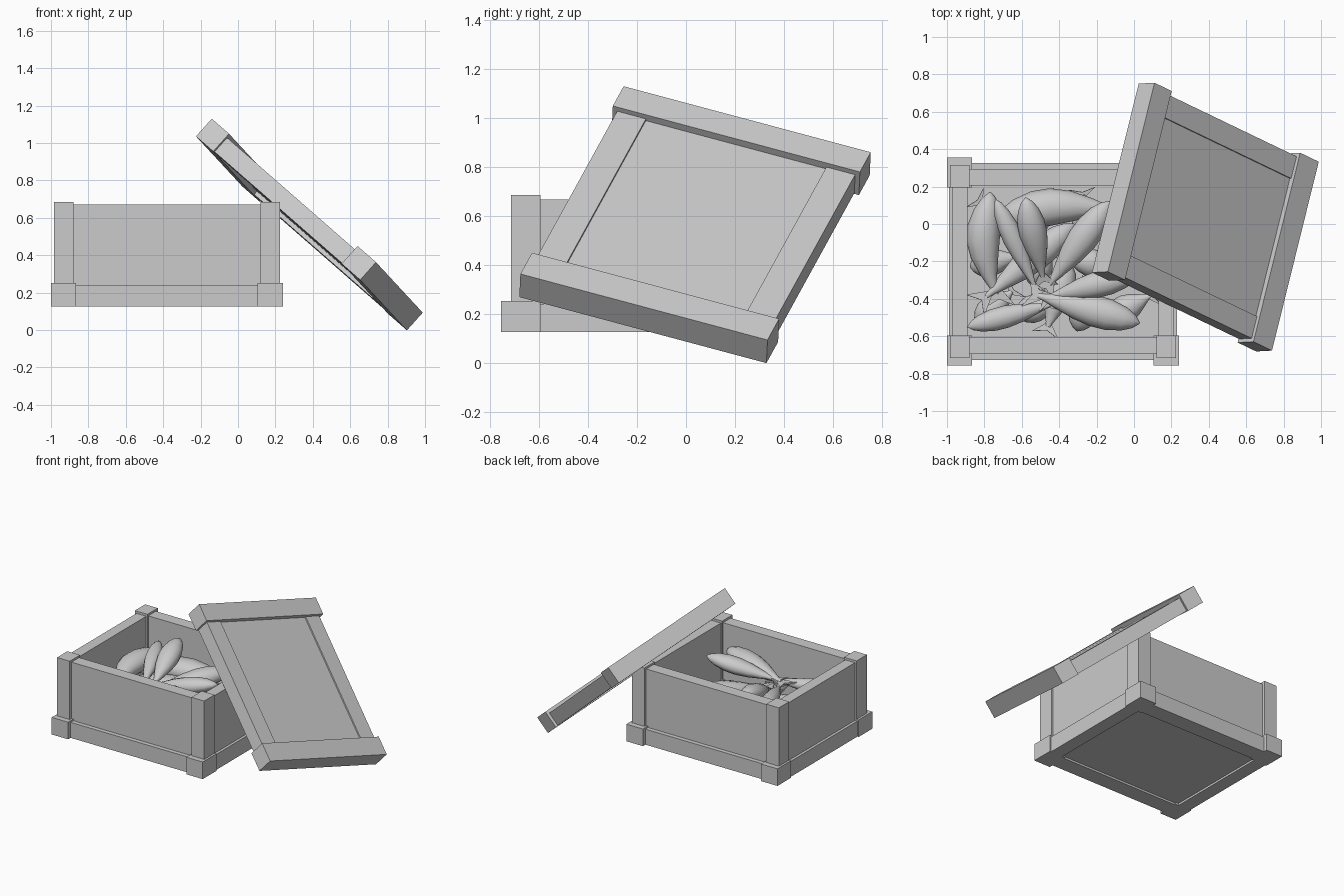
import bpy, bmesh, math, random
from mathutils import Vector, Matrix

cube = bpy.data.objects.get("Cube")
if cube:
    bpy.data.objects.remove(cube, do_unlink=True)

random.seed(4)
grey = bpy.data.materials.new("plain_grey")
grey.use_nodes = True
COLOUR = (0.6, 0.6, 0.6, 1)
grey.diffuse_color = COLOUR
grey.node_tree.nodes["Principled BSDF"].inputs["Base Color"].default_value = COLOUR


def finish(name, bm, matrix=Matrix()):
    bmesh.ops.recalc_face_normals(bm, faces=bm.faces)
    mesh = bpy.data.meshes.new(name)
    bm.to_mesh(mesh)
    bm.free()
    mesh.materials.append(grey)
    obj = bpy.data.objects.new(name, mesh)
    obj.matrix_world = matrix
    bpy.context.collection.objects.link(obj)
    return obj


def block(name, lo, hi, matrix=Matrix()):
    """Box between two opposite corners."""
    lo, hi = Vector(lo), Vector(hi)
    bm = bmesh.new()
    bmesh.ops.create_cube(bm, size=1)
    bmesh.ops.scale(bm, vec=hi - lo, verts=bm.verts)
    bmesh.ops.translate(bm, vec=(lo + hi) / 2, verts=bm.verts)
    return finish(name, bm, matrix)


# Crate: corner posts and feet
CX, CY = -0.38, -0.2
BOTTOM = 0.125
for sx, xname in ((-1, "right"), (1, "left")):
    for sy, yname in ((-1, "front"), (1, "back")):
        def corner(part, inner, outer, z0, z1):
            xs = sorted(CX + sx * a for a in (inner[0], outer[0]))
            ys = sorted(CY + sy * a for a in (inner[1], outer[1]))
            block(f"{yname}_{xname}_{part}", (xs[0], ys[0], z0), (xs[1], ys[1], z1))
        corner("post", (0.5, 0.395), (0.604, 0.516), BOTTOM, 0.685)
        corner("foot", (0.485, 0.395), (0.62, 0.556), BOTTOM, 0.252)

# Crate: walls, base rails and floor
for s, side in ((-1, "right"), (1, "left")):
    xs = sorted((CX + s * 0.51, CX + s * 0.59))
    block(side + "_wall", (xs[0], CY - 0.45, 0.15), (xs[1], CY + 0.45, 0.668))
    xs = sorted((CX + s * 0.51, CX + s * 0.61))
    block(side + "_base_rail", (xs[0], CY - 0.45, BOTTOM), (xs[1], CY + 0.45, 0.24))
for s, side in ((-1, "front"), (1, "back")):
    ys = sorted((CY + s * 0.405, CY + s * 0.495))
    block(side + "_wall", (CX - 0.55, ys[0], 0.15), (CX + 0.55, ys[1], 0.67))
    ys = sorted((CY + s * 0.405, CY + s * 0.527))
    block(side + "_base_rail", (CX - 0.55, ys[0], BOTTOM), (CX + 0.55, ys[1], 0.24))
block("floor", (CX - 0.53, CY - 0.43, 0.14), (CX + 0.53, CY + 0.43, 0.2))

# Lid: leaning frame, local axes run down the slope, along the bars and outward
along = Vector((0.2325, 0.94, -0.251)).normalized()
outward = Vector((0.667, 0.035, 0.744))
outward = (outward - along * outward.dot(along)).normalized()
slope = along.cross(outward)
lid = Matrix((slope, along, outward)).transposed().to_4x4()
lid.translation = (-0.14, -0.255, 1.13)
LENGTH, WIDTH, THICK = 1.24, 1.075, 0.127
block("lid_top_bar", (0, 0, -THICK), (0.13, WIDTH, 0), lid)
block("lid_bottom_bar", (LENGTH - 0.14, 0, -THICK), (LENGTH, WIDTH, 0), lid)
for side, v in (("front", 0.02), ("back", WIDTH - 0.145)):
    block(f"lid_{side}_rail", (0.1, v, -THICK + 0.004), (LENGTH - 0.1, v + 0.125, -0.022), lid)
block("lid_panel", (0.1, 0.1, -0.1), (LENGTH - 0.1, WIDTH - 0.1, -0.032), lid)

# Fish: tapered body rings swept from head to tail, plus a forked tail
PROFILE = [(0, 0.05), (0.05, 0.42), (0.14, 0.75), (0.28, 0.98), (0.42, 1),
           (0.58, 0.82), (0.74, 0.5), (0.86, 0.24), (0.92, 0.17)]


def fish(name, head, tail, radius, bend=0.0, sides=12):
    head, tail = Vector(head), Vector(tail)
    axis = tail - head
    length = axis.length
    frame = Matrix.Translation(head) @ axis.to_track_quat("X", "Z").to_matrix().to_4x4()
    bm = bmesh.new()
    rings = []
    for t, r in PROFILE:
        sway = bend * math.sin(math.pi * t)
        rings.append([bm.verts.new((t * length,
                                    sway + radius * r * math.cos(a),
                                    radius * r * 0.8 * math.sin(a)))
                      for a in (2 * math.pi * k / sides for k in range(sides))])
    for a, b in zip(rings, rings[1:]):
        for k in range(sides):
            j = (k + 1) % sides
            bm.faces.new((a[k], a[j], b[j], b[k]))
    bm.faces.new(rings[0])
    bm.faces.new(rings[-1])
    # Forked tail as a thin plate
    spread = radius * 0.95
    outline = [(0.87, 0.15), (1.04, 1), (0.97, 0), (1.04, -1), (0.87, -0.15)]
    top, low = [[bm.verts.new((t * length, w * spread, z)) for t, w in outline]
                for z in (0.006, -0.006)]
    bm.faces.new(top)
    bm.faces.new(low[::-1])
    for k in range(len(outline)):
        j = (k + 1) % len(outline)
        bm.faces.new((top[k], low[k], low[j], top[j]))
    obj = finish(name, bm, frame)
    bpy.ops.object.select_all(action="DESELECT")
    obj.select_set(True)
    bpy.context.view_layer.objects.active = obj
    bpy.ops.object.shade_smooth_by_angle(angle=math.radians(50))


# Top layer of the catch
fish("fish_right", (-0.77, 0.17, 0.46), (-0.72, -0.42, 0.42), 0.09, -0.06)
fish("fish_back", (-0.74, 0.03, 0.42), (-0.04, 0.06, 0.42), 0.1, 0.05)
fish("fish_upright_a", (-0.74, 0.13, 0.55), (-0.51, -0.38, 0.47), 0.055)
fish("fish_upright_b", (-0.58, 0.14, 0.61), (-0.48, -0.32, 0.45), 0.075)
fish("fish_front_left", (0.03, -0.53, 0.53), (-0.56, -0.37, 0.48), 0.085)
fish("fish_left", (0.02, -0.27, 0.58), (-0.5, -0.4, 0.48), 0.07)
fish("fish_front_right", (-0.89, -0.55, 0.46), (-0.4, -0.42, 0.46), 0.06)
fish("fish_diagonal", (-0.13, 0.12, 0.5), (-0.48, -0.36, 0.44), 0.08)
fish("fish_middle", (-0.32, 0.0, 0.38), (-0.83, -0.42, 0.44), 0.08)
fish("fish_tail_up", (-0.35, -0.2, 0.36), (-0.47, -0.58, 0.4), 0.08)

# Lower layer filling the crate
for i in range(12):
    x = CX - 0.36 + 0.24 * (i % 4)
    y = CY - 0.24 + 0.24 * (i // 4)
    a = random.uniform(0, math.pi)
    d = Vector((math.cos(a) * 0.14, math.sin(a) * 0.14, 0.02))
    c = Vector((x, y, 0.28))
    fish(f"lower_fish_{i}", c - d, c + d, 0.075)
